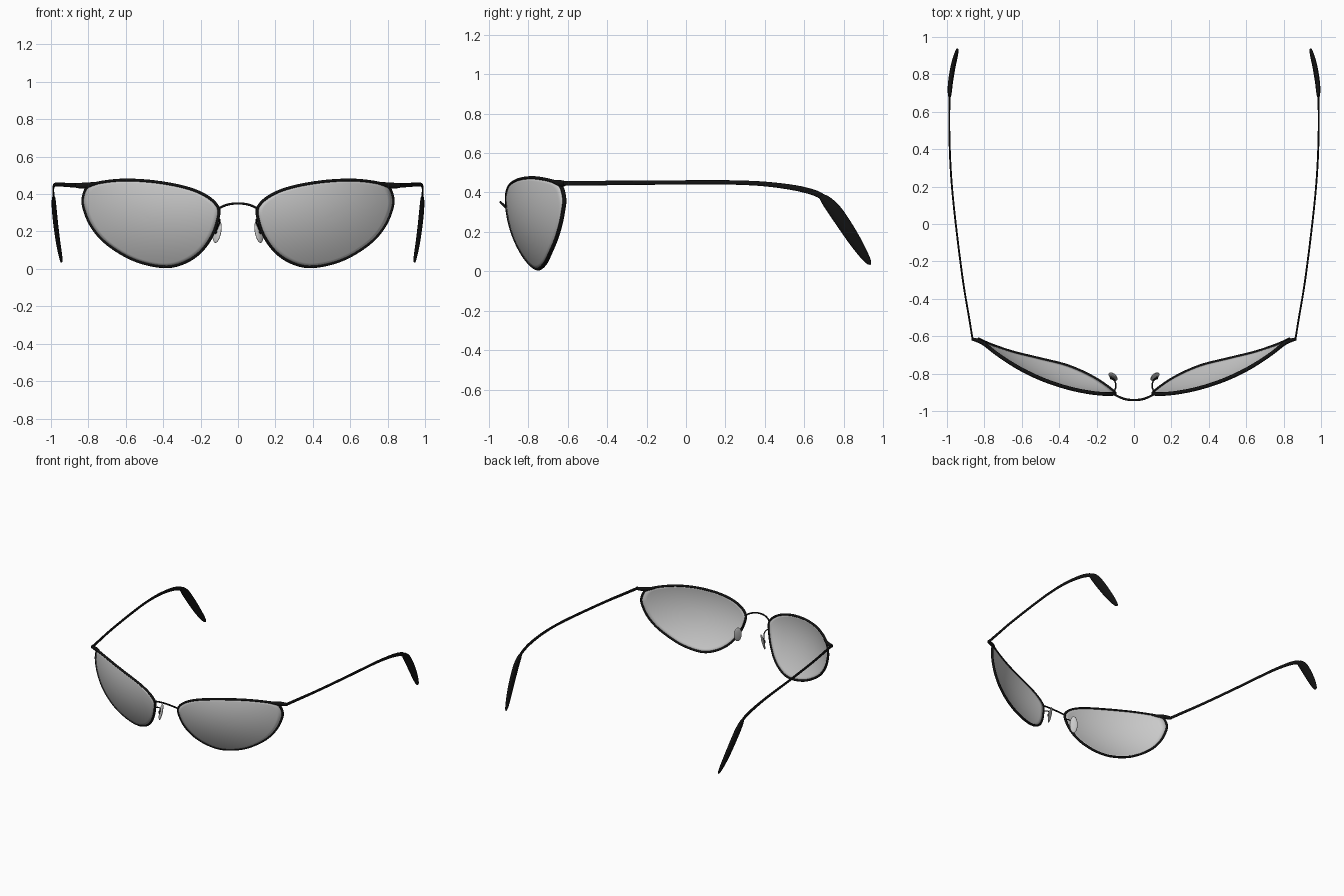
import bpy, bmesh, math
from mathutils import Vector, Matrix

if "Cube" in bpy.data.objects:
    bpy.data.objects.remove(bpy.data.objects["Cube"])

black = bpy.data.materials.new("black_frame")
black.diffuse_color = (0.006, 0.006, 0.006, 1)
black.use_nodes = True
black.node_tree.nodes["Principled BSDF"].inputs["Base Color"].default_value = black.diffuse_color


def finish(name, bm, mat=None, mirror=True):
    bmesh.ops.recalc_face_normals(bm, faces=bm.faces[:])
    for f in bm.faces:
        f.smooth = True
    me = bpy.data.meshes.new(name)
    bm.to_mesh(me)
    bm.free()
    ob = bpy.data.objects.new(name, me)
    bpy.context.collection.objects.link(ob)
    if mat:
        me.materials.append(mat)
    if mirror:
        ob.modifiers.new("mirror", 'MIRROR')
    return ob


def spline(pts, steps, closed=False):
    """Catmull-Rom interpolation of tuples of any length."""
    n, out = len(pts), []
    get = lambda i: pts[i % n] if closed else pts[max(0, min(n - 1, i))]
    for i in range(n if closed else n - 1):
        for k in range(steps):
            t = k / steps
            out.append(tuple(
                0.5 * (2 * b + (c - a) * t + (2 * a - 5 * b + 4 * c - d) * t * t
                       + (3 * b - a - 3 * c + d) * t ** 3)
                for a, b, c, d in zip(get(i - 1), get(i), get(i + 1), get(i + 2))))
    if not closed:
        out.append(tuple(pts[-1]))
    return out


def sweep(name, rows, ref, closed=False, mat=black, mirror=True, sides=12):
    """Elliptical tube; each row is x, y, z, radius across ref, radius along ref."""
    bm, n, rings = bmesh.new(), len(rows), []
    P = [Vector(r[:3]) for r in rows]
    for i, r in enumerate(rows):
        a = P[(i - 1) % n] if closed else P[max(i - 1, 0)]
        c = P[(i + 1) % n] if closed else P[min(i + 1, n - 1)]
        t = (c - a).normalized()
        b = t.cross(Vector(ref)).normalized()
        m = b.cross(t)
        rings.append([bm.verts.new(P[i] + b * r[3] * math.cos(q) + m * r[4] * math.sin(q))
                      for q in (2 * math.pi * k / sides for k in range(sides))])
    for i in range(n if closed else n - 1):
        A, B = rings[i], rings[(i + 1) % n]
        for k in range(sides):
            j = (k + 1) % sides
            bm.faces.new((A[k], A[j], B[j], B[k]))
    if not closed:
        bm.faces.new(rings[0])
        bm.faces.new(rings[-1])
    return finish(name, bm, mat, mirror)


def lens_y(x, z):
    """Wrapped, bulging lens surface."""
    return -0.91 + 1.03 - math.sqrt(1.03 ** 2 - (x - 0.11) ** 2) + 0.9 * (z - 0.38) ** 2


# Lens outline seen from the front
outline = spline([(.107, .33), (.17, .39), (.28, .435), (.44, .465), (.6, .475), (.73, .463),
                  (.80, .44), (.826, .39), (.825, .33), (.787, .235), (.715, .147), (.6, .069),
                  (.49, .027), (.375, .012), (.28, .037), (.2, .092), (.14, .175), (.108, .265)],
                 5, True)

# Lenses: concentric rings laid on the curved surface
bm = bmesh.new()
cx, cz, R = 0.46, 0.26, 12
mid = bm.verts.new((cx, lens_y(cx, cz), cz))
prev = None
for r in range(1, R + 1):
    ring = []
    for x, z in outline:
        px, pz = cx + (x - cx) * r / R, cz + (z - cz) * r / R
        ring.append(bm.verts.new((px, lens_y(px, pz), pz)))
    for k in range(len(ring)):
        j = (k + 1) % len(ring)
        if prev:
            bm.faces.new((prev[k], prev[j], ring[j], ring[k]))
        else:
            bm.faces.new((mid, ring[j], ring[k]))
    prev = ring
lens = finish("lenses", bm)
sol = lens.modifiers.new("thickness", 'SOLIDIFY')
sol.thickness, sol.offset = 0.008, 0

# Rims
sweep("rims", [(x, lens_y(x, z), z, .008, .010) for x, z in outline], (0, 1, 0), True)

# End pieces joining rim to temple
sweep("end_pieces", spline([(.74, lens_y(.74, .458), .458, .006, .006),
                            (.80, lens_y(.80, .445), .447, .011, .016),
                            (.84, -.622, .445, .010, .015),
                            (.868, -.614, .446, .008, .012)], 5), (0, 0, 1))

# Temples: thin flat arms
temple = [(.862, -.622, .446, .012, .005), (.882, -.5, .447, .012, .005),
          (.915, -.3, .449, .011, .005), (.953, 0, .451, .011, .005),
          (.975, .22, .451, .011, .005), (.985, .4, .443, .012, .005),
          (.988, .56, .422, .014, .005), (.986, .66, .395, .015, .005),
          (.985, .71, .365, .015, .005)]
sweep("temples", spline(temple, 6), (1, 0, 0))

# Ear tips: wider sleeves
tips = [(.986, .684, .381, .012, .008), (.985, .705, .364, .024, .011),
        (.982, .75, .314, .034, .013), (.974, .805, .235, .035, .013),
        (.963, .86, .15, .031, .012), (.951, .905, .08, .022, .010),
        (.945, .928, .046, .013, .007), (.943, .937, .035, .003, .003)]
sweep("ear_tips", spline(tips, 5), (1, 0, 0))

# Bridge
half = [(.108, -.908, .318), (.085, -.922, .333), (.045, -.937, .346)]
path = half + [(0, -.941, .350)] + [(-x, y, z) for x, y, z in reversed(half)]
sweep("bridge", spline([p + (.006, .006) for p in path], 5), (0, 1, 0), mirror=False)

# Nose pad wires
wire = [(.112, -.905, .27), (.098, -.875, .265), (.100, -.845, .245),
        (.112, -.828, .215), (.116, -.818, .200)]
sweep("nose_pad_wires", spline([p + (.004, .004) for p in wire], 5), (1, 0, 0), sides=8)

# Nose pads: flattened ovals with a small mount behind each
u = Vector((.75, .65, 0)).normalized()
v = Vector((.32, 0, -.95))
n = u.cross(v).normalized()
v = n.cross(u)
axes = Matrix((u, v, n)).transposed().to_4x4()
for name, pos, size, mat in (("nose_pads", (.112, -.816, .2), (.029, .063, .009), None),
                             ("nose_pad_mounts", (.119, -.823, .2), (.009, .014, .010), black)):
    bm = bmesh.new()
    bmesh.ops.create_uvsphere(bm, u_segments=24, v_segments=12, radius=1,
                              matrix=Matrix.Translation(pos) @ axes @ Matrix.Diagonal((*size, 1)))
    finish(name, bm, mat)
